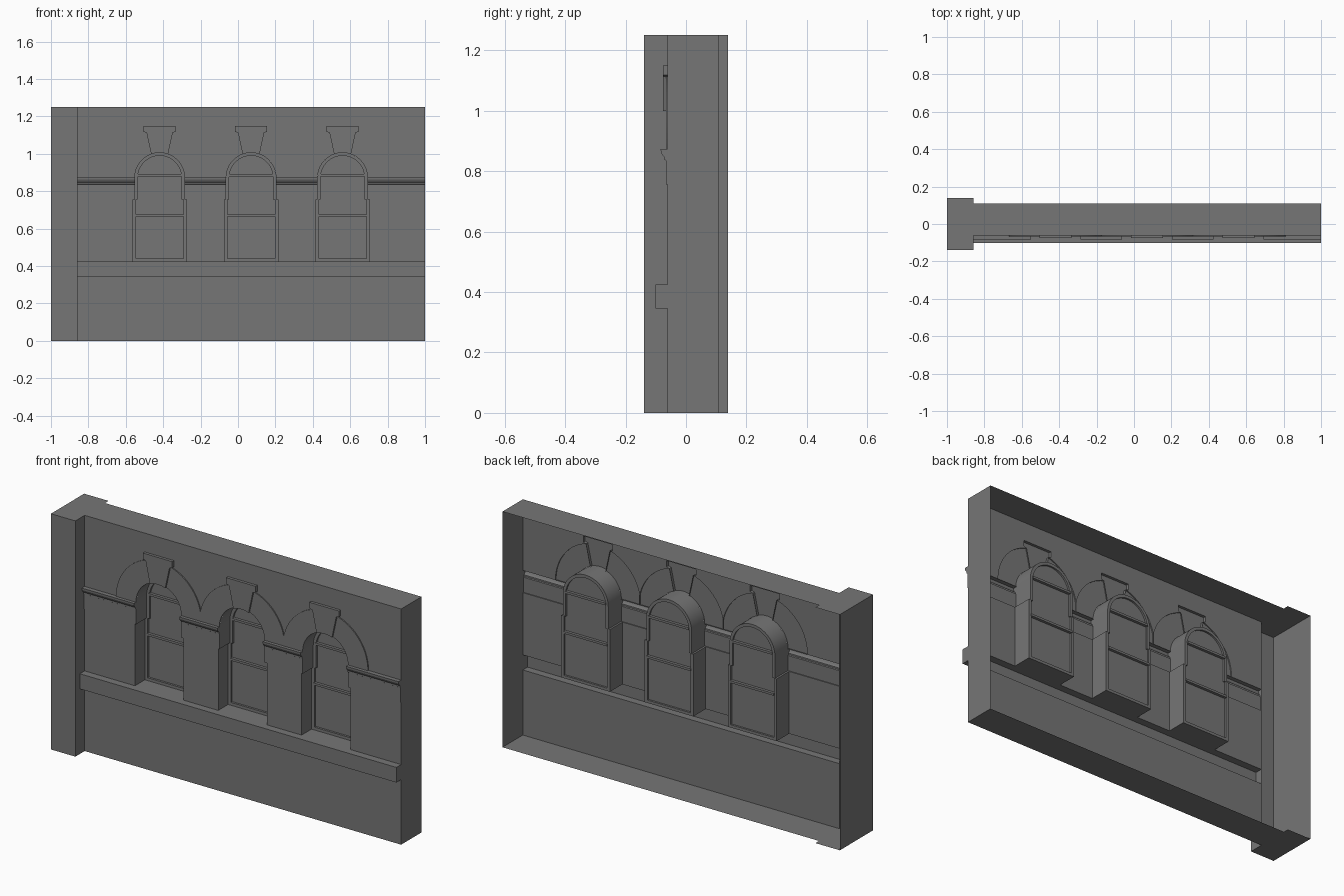
import bpy
from math import acos, cos, sin, pi

cube = bpy.data.objects.get("Cube")
if cube:
    bpy.data.objects.remove(cube, do_unlink=True)

stone = bpy.data.materials.new("grey_stone")
stone.use_nodes = True
grey = (0.18, 0.18, 0.18, 1)
stone.diffuse_color = grey
stone.node_tree.nodes["Principled BSDF"].inputs["Base Color"].default_value = grey

# Main dimensions
TOP, WALL, BACK = 1.25, -0.061, 0.109
PILLAR_X, PILLAR_Y = -0.857, 0.139
SILL_LOW, SILL, CAP_LOW, SPRING = 0.345, 0.425, 0.755, 0.873
INNER, OUTER, JAMB = 0.133, 0.25, 0.143
GLASS, REVEAL_END = 0.033, 0.043
PITCH = 0.489
CENTRES = [0.07 + PITCH * k for k in (-1, 0, 1)]


def make(name, verts, faces):
    mesh = bpy.data.meshes.new(name)
    mesh.from_pydata(verts, [], faces)
    mesh.materials.append(stone)
    obj = bpy.data.objects.new(name, mesh)
    bpy.context.collection.objects.link(obj)
    return obj


def sheet(name, pts, y):
    """Flat front-facing panel from an (x, z) outline."""
    return make(name, [(x, y, z) for x, z in pts], [range(len(pts))])


def rect(x0, x1, z0, z1):
    return [(x0, z0), (x1, z0), (x1, z1), (x0, z1)]


def relief(name, pts, front, back, closed=False):
    """Raised panel with a rim, open at the back unless closed."""
    n = len(pts)
    verts = [(x, y, z) for y in (front, back) for x, z in pts]
    faces = [range(n)]
    faces += [(i, n + i, n + (i + 1) % n, (i + 1) % n) for i in range(n)]
    if closed:
        faces.append(range(2 * n - 1, n - 1, -1))
    return make(name, verts, faces)


def moulding(name, profile, x0, x1):
    """Open-backed (y, z) profile run along x, with end caps."""
    n = len(profile)
    verts = [(x, y, z) for x in (x0, x1) for y, z in profile]
    faces = [(i, i + 1, n + i + 1, n + i)[::-1] for i in range(n - 1)]
    faces += [range(n), range(2 * n - 1, n - 1, -1)]
    return make(name, verts, faces)


def arc(r, a0, a1, steps):
    return [(r * cos(a0 + (a1 - a0) * i / steps), r * sin(a0 + (a1 - a0) * i / steps))
            for i in range(steps + 1)]


def place(pts, cx, side=1):
    """Move arch-local points to a bay, mirrored when side is -1."""
    out = [(cx + side * x, SPRING + z) for x, z in pts]
    return out[::-1] if side < 0 else out


# Outer shell: pillar, end wall, top and bottom, open at the back
shell_plan = [(-1, PILLAR_Y), (-1, -PILLAR_Y), (PILLAR_X, -PILLAR_Y), (PILLAR_X, WALL),
              (1, WALL), (1, BACK), (PILLAR_X, BACK), (PILLAR_X, PILLAR_Y)]
n = len(shell_plan)
make("pillar_and_end_shell",
     [(x, y, z) for z in (0, TOP) for x, y in shell_plan],
     [range(n)[::-1], range(n, 2 * n)] + [(i, i + 1, n + i + 1, n + i) for i in (0, 1, 2, 4)])

sheet("lower_wall", rect(PILLAR_X, 1, 0, SILL_LOW), WALL)
moulding("sill_course", [(WALL, SILL_LOW), (-0.101, SILL_LOW), (-0.101, SILL), (WALL, SILL)],
         PILLAR_X, 1)

# Piers with their capital bands
cornice = [(WALL, CAP_LOW), (-0.066, CAP_LOW), (-0.066, 0.835), (-0.071, 0.838),
           (-0.071, 0.846), (-0.078, 0.853), (-0.083, 0.862), (-0.084, SPRING), (WALL, SPRING)]
starts = [None] + CENTRES
ends = CENTRES + [None]
for left, right in zip(starts, ends):
    def span(half):
        return (PILLAR_X if left is None else left + half,
                1 if right is None else right - half)
    sheet("pier", rect(*span(JAMB), SILL, CAP_LOW), WALL)
    moulding("capital_band", cornice, *span(INNER))

# Arch outlines, local to each bay
key_side = [(0.07, 0.24), (0.086, 0.245), (0.086, 0.277)]
key_foot = 0.045
foot_angle = acos(key_foot / INNER)
top_angle = acos(key_side[0][0] / OUTER)
cusp_angle = acos(PITCH / 2 / OUTER)

skyline = [(PILLAR_X, SPRING)]
for k, cx in enumerate(CENTRES):
    for side in (-1, 1):
        free = (k == 0 and side < 0) or (k == 2 and side > 0)
        rise = arc(OUTER, 0 if free else cusp_angle, top_angle, 18)
        base = [] if free else [(PITCH / 2, 0)]
        # Half of the arch band
        half = base + rise + arc(INNER, foot_angle, 0, 16)
        relief("arch_band", place(half, cx, side), -0.067, WALL)
        edge = [(cx + side * x, SPRING + z) for x, z in rise + key_side[1:]]
        edge = edge if side < 0 else edge[::-1]
        skyline += edge[1:] if (side < 0 and not free) else edge

    # Keystone
    mirrored = [(-x, z) for x, z in key_side[::-1]]
    foot = arc(INNER, pi - foot_angle, foot_angle, 8)
    relief("keystone", place(foot + key_side + mirrored, cx), -0.076, WALL)

    # Window reveal: stepped jambs and rounded head
    def opening(low, inset):
        r, j = INNER - inset, JAMB - inset
        d, c, b = low - SPRING, CAP_LOW - SPRING, arc(r, 0, pi, 32)
        return place([(-j, d), (j, d), (j, c), (r, c)] + b + [(-r, c), (-j, c)], cx)

    ring = opening(SILL, 0)
    m = len(ring)
    reveal = make("window_reveal",
                  [(x, y, z) for y in (WALL, REVEAL_END) for x, z in ring],
                  [(i, (i + 1) % m, m + (i + 1) % m, m + i) for i in range(m)])
    bpy.ops.object.select_all(action='DESELECT')
    reveal.select_set(True)
    bpy.context.view_layer.objects.active = reveal
    bpy.ops.object.shade_smooth_by_angle()

    # Frame ring with front and back faces, and an inner rim
    inner = opening(SILL + 0.015, 0.016)
    loops = [(ring, 0.022), (inner, 0.022), (inner, REVEAL_END), (ring, REVEAL_END)]
    make("window_frame", [(x, y, z) for pts, y in loops for x, z in pts],
         [(a * m + i, a * m + (i + 1) % m, (a + 1) * m + (i + 1) % m, (a + 1) * m + i)
          for a in range(3) for i in range(m)])
    sheet("window_pane", inner, GLASS)

    # Glazing bars
    for z, half in ((0.67, JAMB), (0.885, INNER)):
        w = half - 0.014
        relief("glazing_bar", rect(cx - w, cx + w, z - 0.006, z + 0.006),
               0.018, 0.048, closed=True)

# Upper wall above the arches
skyline += [(1, SPRING), (1, TOP), (PILLAR_X, TOP)]
sheet("upper_wall", skyline, WALL)
